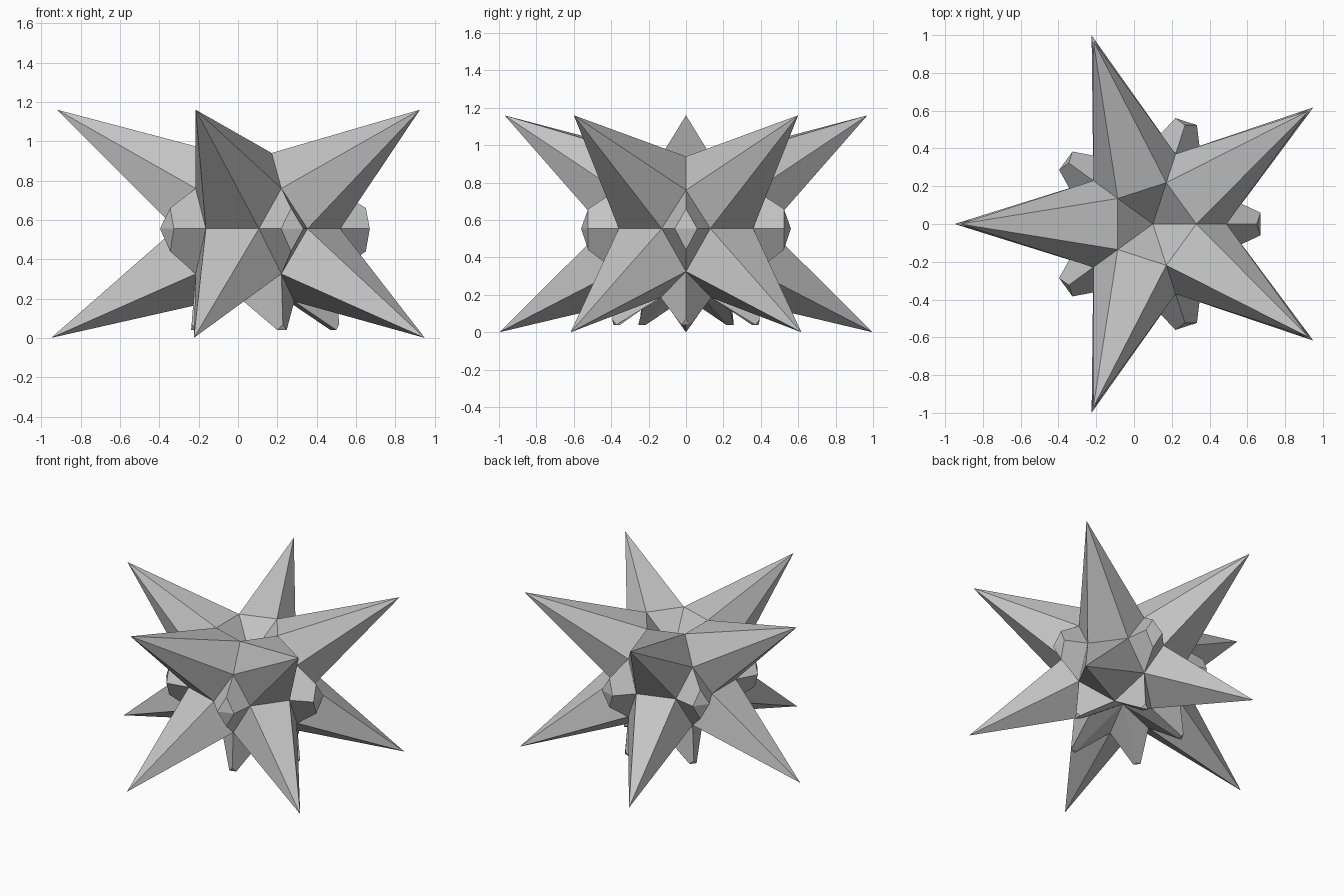
import bpy, bmesh
from math import radians, sin, cos

cube = bpy.data.objects.get("Cube")
if cube:
    bpy.data.objects.remove(cube)

grey = bpy.data.materials.new("stone grey")
grey.use_nodes = True
grey.diffuse_color = (0.55, 0.55, 0.55, 1)
grey.node_tree.nodes["Principled BSDF"].inputs["Base Color"].default_value = (0.55, 0.55, 0.55, 1)

CENTRE_X = 0.1
MID = 0.555
STEP = 72


def point(angle, radius, z, side=0):
    """Point at an angle around the axis, shifted sideways along the tangent."""
    a = radians(angle)
    return (CENTRE_X + radius * cos(a) - side * sin(a),
            radius * sin(a) + side * cos(a), z)


# Corners of the core that neighbouring parts share
def rim(a): return point(a, 0.23, 0.94)
def upper_valley(a): return point(a, 0.39, 0.76)
def lower_valley(a): return point(a, 0.39, 0.325)
def waist(a, side): return point(a, 0.42, MID, 0.13 * side)
def under(a): return point(a, 0.23, 0.185)


TOP_HOLLOW = (CENTRE_X, 0, 0.72)
BOTTOM_HOLLOW = (CENTRE_X, 0, 0.29)


def fan(base, tip):
    """Triangles from each base edge to one tip."""
    return [(p, q, tip) for p, q in zip(base, base[1:] + base[:1])]


def stub(base, end):
    """Blunt four-sided stub, closed by two triangles."""
    faces = [(base[i], base[(i + 1) % 4], end[(i + 1) % 4], end[i]) for i in range(4)]
    return faces + [(end[0], end[1], end[2]), (end[2], end[3], end[0])]


def upper_spike(a):
    b, m = a + STEP, a + STEP / 2
    base = [waist(b, -1), upper_valley(b), rim(b), rim(a), upper_valley(a), waist(a, 1)]
    return fan(base, point(m, 1.02, 1.16))


def lower_spike(a):
    b, m = a + STEP, a + STEP / 2
    base = [waist(a, 1), lower_valley(a), under(m), lower_valley(b), waist(b, -1)]
    return fan(base, point(m, 1.05, 0))


def side_stub(a):
    base = [waist(a, 1), upper_valley(a), waist(a, -1), lower_valley(a)]
    end = [point(a, 0.57, MID, 0.06), point(a, 0.55, 0.66),
           point(a, 0.57, MID, -0.06), point(a, 0.55, 0.44)]
    return stub(base, end)


def lower_stub(a):
    base = [under(a + STEP / 2), lower_valley(a), under(a - STEP / 2), BOTTOM_HOLLOW]
    end = [point(a, 0.4, 0.04, 0.025), point(a, 0.415, 0.07),
           point(a, 0.4, 0.04, -0.025), point(a, 0.37, 0.04)]
    return stub(base, end)


def top_hollow(a):
    return [(rim(a), rim(a + STEP), TOP_HOLLOW)]


def build(name, part):
    """Repeat a part five times around the axis as one flat-shaded object."""
    bm = bmesh.new()
    for k in range(5):
        for face in part(k * STEP):
            bm.faces.new([bm.verts.new(p) for p in face])
    bmesh.ops.remove_doubles(bm, verts=bm.verts, dist=0.0005)
    mesh = bpy.data.meshes.new(name)
    bm.to_mesh(mesh)
    bm.free()
    mesh.materials.append(grey)
    bpy.context.collection.objects.link(bpy.data.objects.new(name, mesh))


build("upper_spikes", upper_spike)
build("lower_spikes", lower_spike)
build("side_stubs", side_stub)
build("lower_stubs", lower_stub)
build("top_hollow", top_hollow)
